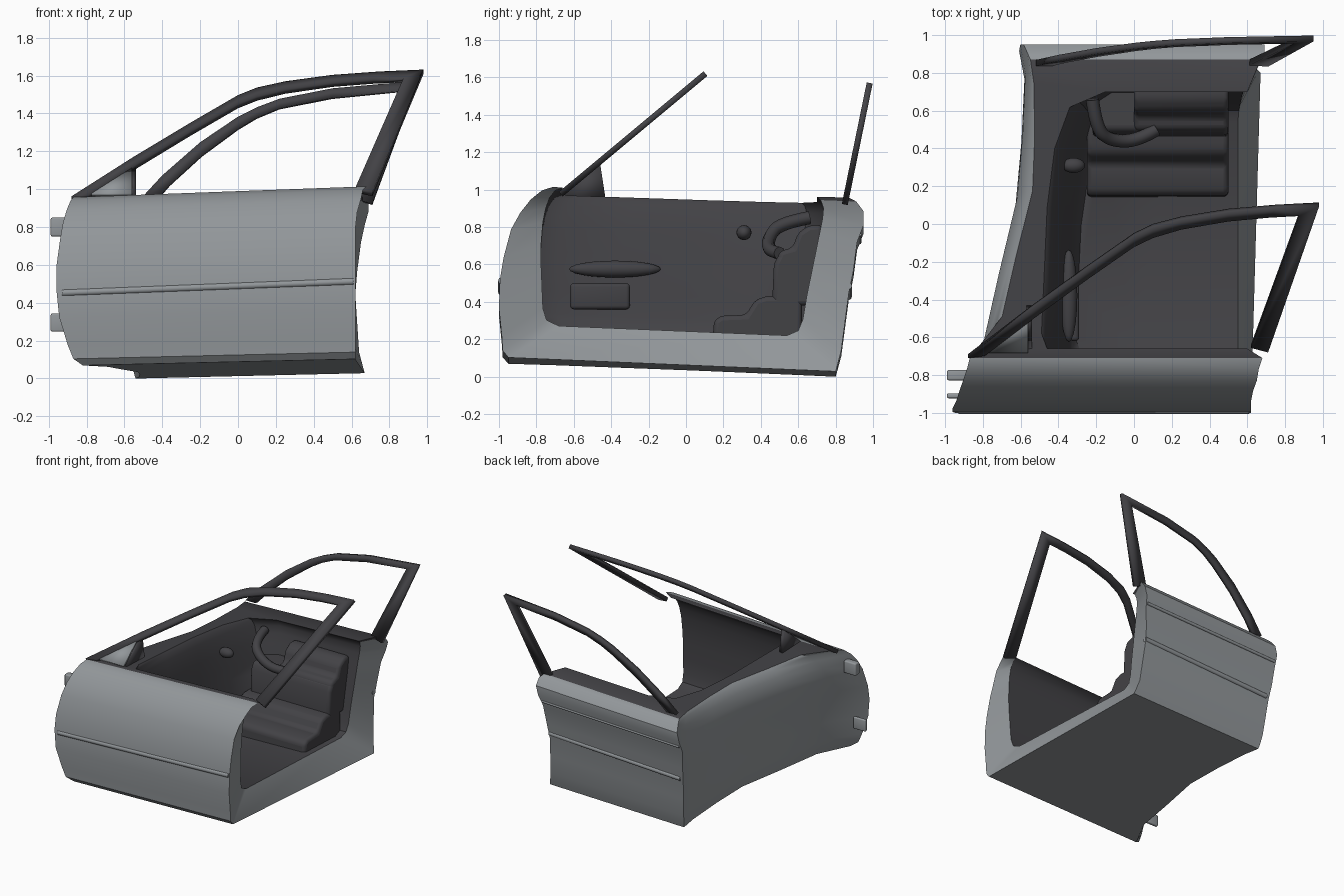
import bpy, bmesh, math
from mathutils import Vector

if "Cube" in bpy.data.objects:
    bpy.data.objects.remove(bpy.data.objects["Cube"])


def material(name, c):
    m = bpy.data.materials.new(name)
    m.diffuse_color = (*c, 1)
    m.use_nodes = True
    m.node_tree.nodes["Principled BSDF"].inputs["Base Color"].default_value = m.diffuse_color
    return m


GRAY = material("body_gray", (0.29, 0.31, 0.325))
DARK = material("trim_dark", (0.055, 0.054, 0.06))


def finish(name, bm, mats, angle=35):
    bmesh.ops.recalc_face_normals(bm, faces=bm.faces)
    me = bpy.data.meshes.new(name)
    bm.to_mesh(me)
    bm.free()
    for m in mats:
        me.materials.append(m)
    ob = bpy.data.objects.new(name, me)
    bpy.context.collection.objects.link(ob)
    bpy.ops.object.select_all(action='DESELECT')
    ob.select_set(True)
    bpy.context.view_layer.objects.active = ob
    bpy.ops.object.shade_smooth_by_angle(angle=math.radians(angle))
    return ob


def tilt(x, y, z):
    # the whole body slopes slightly down to the front and to the far side
    return Vector((x, y, z + (0.022 + 0.015 * z) * x - (0.044 - 0.008 * z) * (y + 1)))


# ---- body shell: height, near-door y, near front x, near rear x, wall inset, far-door y, far rear x
ROWS = [(.09, -.95, -.82, .62, .13, .80, .67), (.125, -.98, -.87, .62, .115, .81, .66),
        (.20, -.985, -.90, .62, .10, .83, .64), (.35, -1.0, -.945, .62, .08, .85, .63),
        (.50, -.995, -.96, .62, .06, .87, .62), (.62, -.975, -.96, .62, .04, .895, .63),
        (.77, -.935, -.94, .62, .02, .915, .65), (.86, -.885, -.925, .63, .03, .95, .67),
        (.93, -.83, -.905, .65, .06, .95, .69), (.98, -.77, -.885, .66, .09, .91, .69),
        (1.0, -.71, -.87, .68, .12, .87, .67)]
WALL = [(.14, -.83, 1.1), (.34, -.745, 1), (.56, -.645, .9), (.74, -.61, .7), (.92, -.59, .5)]
INWALL = [(.06, -.49), (.3, -.475), (.55, -.46), (.78, -.42), (.94, -.34)]
INY1 = [-.68, -.745, -.765, -.77, -.775, -.775, -.765, -.75, -.73, -.70, -.66]
INY2 = [.54, .60, .625, .645, .67, .69, .715, .73, .735, .72, .70]


def outer(r):
    z, y1, xl, xr, o, y2, xr2 = r
    p = [(xr, y1), ((xl + xr) / 2, y1), (xl, y1)]
    p += [(x + o * k, y1 + t * (y2 - y1)) for t, x, k in WALL]
    p += [(-.62 + o * .6, y2), (0, y2), (xr2, y2)]
    return [tilt(x, y, z) for x, y in p]


def inner(i):
    k = i / 10
    z = .27 + (ROWS[i][0] - .09) * .73 / .91
    o = .18 * (1 - k)
    y1, y2 = INY1[i], INY2[i]
    p = [(.55 + .05 * k, y1), (0, y1), (-.46 + o, y1)]
    p += [(x + o, y1 + t * (y2 - y1)) for t, x in INWALL]
    p += [(-.15 + o * .4, y2), (.2, y2), (.55 + .05 * k, y2)]
    return [tilt(x, y, z) for x, y in p]


bm = bmesh.new()
O = [[bm.verts.new(v) for v in outer(r)] for r in ROWS]
I = [[bm.verts.new(v) for v in inner(i)] for i in range(11)]


def quad(vs, mat):
    bm.faces.new(vs).material_index = mat


for i in range(10):
    for j in range(10):
        quad((O[i][j], O[i][j + 1], O[i + 1][j + 1], O[i + 1][j]), 0)
        quad((I[i][j], I[i][j + 1], I[i + 1][j + 1], I[i + 1][j]), 1)
    for j in (0, 10):
        quad((O[i][j], O[i + 1][j], I[i + 1][j], I[i][j]), 1 if j and i > 8 else 0)
for j in range(10):
    quad((O[10][j], O[10][j + 1], I[10][j + 1], I[10][j]), 1)
quad(O[0], 0)
quad(I[0], 1)
quad((O[0][0], O[0][10], I[0][10], I[0][0]), 0)
finish("body_shell", bm, [GRAY, DARK])


# ---- window frames: outer and inner outlines (x, z) laid on a leaning plane
def ribbon(name, out, inn, ymap, t):
    bm = bmesh.new()
    a = [bm.verts.new((x, ymap(z), z)) for x, z in out]
    b = [bm.verts.new((x, ymap(z), z)) for x, z in inn]
    for i in range(len(a) - 1):
        bm.faces.new((a[i], a[i + 1], b[i + 1], b[i]))
    ob = finish(name, bm, [DARK])
    s = ob.modifiers.new("thick", 'SOLIDIFY')
    s.thickness = t
    s.offset = 0
    return ob


def near_y(z):
    return -.70 + (z - .95) * 1.2


def far_y(z):
    return .855 + (z - .95) * .205


ribbon("near_window_frame",
       [(-.88, .95), (-.55, 1.16), (-.25, 1.34), (0, 1.485), (.1, 1.525), (.25, 1.558),
        (.5, 1.592), (.75, 1.61), (.98, 1.62), (.71, .975)],
       [(-.79, .96), (-.53, 1.125), (-.25, 1.295), (0, 1.44), (.1, 1.48), (.25, 1.517),
        (.5, 1.553), (.72, 1.57), (.875, 1.577), (.62, .995)], near_y, .032)
ribbon("far_window_frame",
       [(-.52, .94), (-.4, 1.07), (-.2, 1.245), (0, 1.38), (.1, 1.43), (.22, 1.475), (.5, 1.53),
        (.95, 1.57), (.71, .92)],
       [(-.43, .94), (-.36, 1.02), (-.19, 1.175), (0, 1.315), (.1, 1.375), (.22, 1.425),
        (.5, 1.48), (.85, 1.515), (.61, .95)], far_y, .032)


# ---- corner sail behind the near front pillar
def plate(name, pts, mat, t=.02):
    bm = bmesh.new()
    bm.faces.new([bm.verts.new(p) for p in pts])
    ob = finish(name, bm, [mat])
    s = ob.modifiers.new("thick", 'SOLIDIFY')
    s.thickness = t
    s.offset = 0


plate("corner_sail", [(-.80, near_y(.97), .97), (-.56, near_y(1.12), 1.12),
                      (-.56, near_y(.97), .97)], GRAY)
plate("corner_sail_trim", [(-.555, -.68, .95), (-.555, -.46, 1.145), (-.555, -.43, .95)], DARK, .03)


# ---- swept tubes: mouldings, grab loop
def tube(name, pts, r, mat, smooth=False):
    cu = bpy.data.curves.new(name, 'CURVE')
    cu.dimensions = '3D'
    cu.bevel_depth = r
    cu.bevel_resolution = 2
    cu.use_fill_caps = True
    sp = cu.splines.new('NURBS' if smooth else 'POLY')
    sp.points.add(len(pts) - 1)
    for p, q in zip(sp.points, pts):
        p.co = (*q, 1)
    if smooth:
        sp.use_endpoint_u = True
        sp.order_u = 3
    ob = bpy.data.objects.new(name, cu)
    bpy.context.collection.objects.link(ob)
    cu.materials.append(mat)
    bpy.ops.object.select_all(action='DESELECT')
    ob.select_set(True)
    bpy.context.view_layer.objects.active = ob
    bpy.ops.object.convert(target='MESH')


tube("near_moulding", [tilt(-.93, -.985, .48), tilt(.61, -.985, .495)], .02, GRAY)
tube("far_moulding", [tilt(-.56, .868, .52), tilt(.62, .868, .54)], .02, GRAY)
tube("far_crease", [tilt(-.59, .926, .81), tilt(.65, .926, .81)], .012, GRAY)
tube("grab_loop", [(-.22, .66, .85), (-.20, .50, .82), (-.12, .44, .74), (.02, .44, .67),
                   (.12, .50, .66)], .035, DARK, True)


# ---- simple solids
def box(name, c, s, mat, bevel=0.0):
    bm = bmesh.new()
    bmesh.ops.create_cube(bm, size=1)
    for v in bm.verts:
        v.co = Vector(c) + Vector([a * b for a, b in zip(v.co, s)])
    if bevel:
        bmesh.ops.bevel(bm, geom=bm.edges[:], offset=bevel, segments=3, affect='EDGES', profile=.5)
    finish(name, bm, [mat])


def ball(name, c, s, mat):
    bm = bmesh.new()
    bmesh.ops.create_uvsphere(bm, u_segments=20, v_segments=12, radius=1)
    for v in bm.verts:
        v.co = Vector(c) + Vector([a * b for a, b in zip(v.co, s)])
    finish(name, bm, [mat], 60)


box("upper_hinge", (-.935, -.80, .80), (.11, .055, .10), GRAY, .01)
box("lower_hinge", (-.935, -.91, .295), (.11, .025, .095), GRAY, .008)
ball("pull_handle", (-.345, -.38, .575), (.045, .245, .045), DARK)
box("wall_pocket", (-.315, -.46, .43), (.05, .32, .14), DARK, .02)
ball("round_knob", (-.32, .31, .77), (.06, .04, .04), DARK)
ball("wall_vent", (-.40, .60, .895), (.04, .06, .025), DARK)


# ---- stepped cushions along the far inner wall
def cushion(name, prof, x0, x1):
    bm = bmesh.new()
    f = bm.faces.new([bm.verts.new((x0, y, z)) for y, z in prof])
    g = bmesh.ops.extrude_face_region(bm, geom=[f])
    new = [v for v in g['geom'] if isinstance(v, bmesh.types.BMVert)]
    bmesh.ops.translate(bm, vec=(x1 - x0, 0, 0), verts=new)
    b = finish(name, bm, [DARK]).modifiers.new("round", 'BEVEL')
    b.width = .025
    b.segments = 3


cushion("lower_cushion", [(.14, .17), (.15, .30), (.19, .325), (.32, .33), (.37, .41), (.43, .43),
                          (.62, .43), (.62, .17)], -.25, .5)
cushion("middle_cushion", [(.46, .38), (.47, .60), (.50, .66), (.72, .66), (.68, .38)], -.22, .5)
cushion("upper_cushion", [(.48, .60), (.50, .67), (.57, .69), (.60, .77), (.66, .81), (.73, .81),
                          (.72, .60)], .0, .5)
